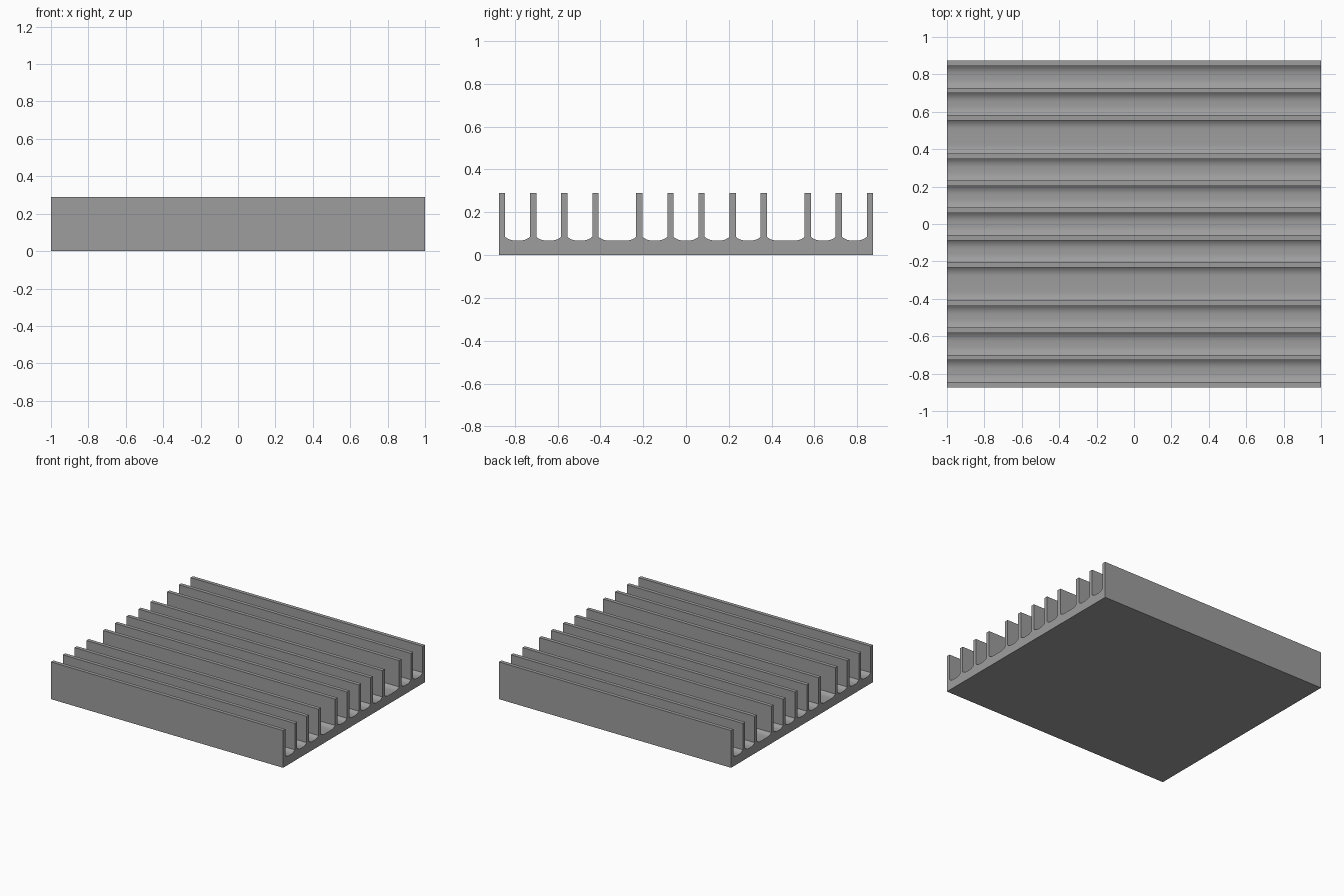
import bpy, bmesh, math

if "Cube" in bpy.data.objects:
    bpy.data.objects.remove(bpy.data.objects["Cube"])

HALF_LENGTH = 1.0
HALF_WIDTH = 0.873
TOP, FLOOR = 0.29, 0.068
FIN = 0.029               # fin thickness
RADIUS, RUN = 0.068, 0.045  # fillet radius and its width at the channel floor
STEPS = 5

# Fin centres: regular pitch with two wider mounting channels
narrow, wide = 0.1453, 0.2053
gaps = [narrow] * 3 + [wide] + [narrow] * 4 + [wide] + [narrow] * 2
centres = [-HALF_WIDTH + FIN / 2]
for gap in gaps:
    centres.append(centres[-1] + gap)
shift = (centres[0] + centres[-1]) / 2
centres = [c - shift for c in centres]


def channel(y0, y1):
    """Rounded channel floor between two fin walls."""
    a_max = math.asin(RUN / RADIUS)
    angles = [a_max * i / STEPS for i in range(STEPS + 1)]
    rise = [(RADIUS * math.sin(a), RADIUS * (1 - math.cos(a))) for a in angles]
    left = [(y0 + RUN - d, FLOOR + h) for d, h in reversed(rise)]
    right = [(y1 - RUN + d, FLOOR + h) for d, h in rise]
    return left + right


# Cross-section: base outline, then fins and channels from front to back
h = FIN / 2
profile = [(centres[-1] + h, 0), (centres[0] - h, 0)]
for i, c in enumerate(centres):
    profile += [(c - h, TOP), (c + h, TOP)]
    if i + 1 < len(centres):
        profile += channel(c + h, centres[i + 1] - h)

# Extrude the section along x
bm = bmesh.new()
face = bm.faces.new([bm.verts.new((-HALF_LENGTH, y, z)) for y, z in profile])
extruded = bmesh.ops.extrude_face_region(bm, geom=[face], use_keep_orig=True)
new_verts = [g for g in extruded["geom"] if isinstance(g, bmesh.types.BMVert)]
bmesh.ops.translate(bm, verts=new_verts, vec=(2 * HALF_LENGTH, 0, 0))
bmesh.ops.recalc_face_normals(bm, faces=bm.faces)

mesh = bpy.data.meshes.new("heat_sink")
bm.to_mesh(mesh)
bm.free()
heat_sink = bpy.data.objects.new("heat_sink", mesh)
bpy.context.collection.objects.link(heat_sink)

# Dark anodised metal
metal = bpy.data.materials.new("dark_metal")
metal.diffuse_color = (0.34, 0.34, 0.34, 1)
metal.use_nodes = True
metal.node_tree.nodes["Principled BSDF"].inputs["Base Color"].default_value = metal.diffuse_color
mesh.materials.append(metal)

# Smooth the channel fillets, keep fin edges sharp
bpy.context.view_layer.objects.active = heat_sink
heat_sink.select_set(True)
bpy.ops.object.shade_smooth_by_angle(angle=math.radians(30))
